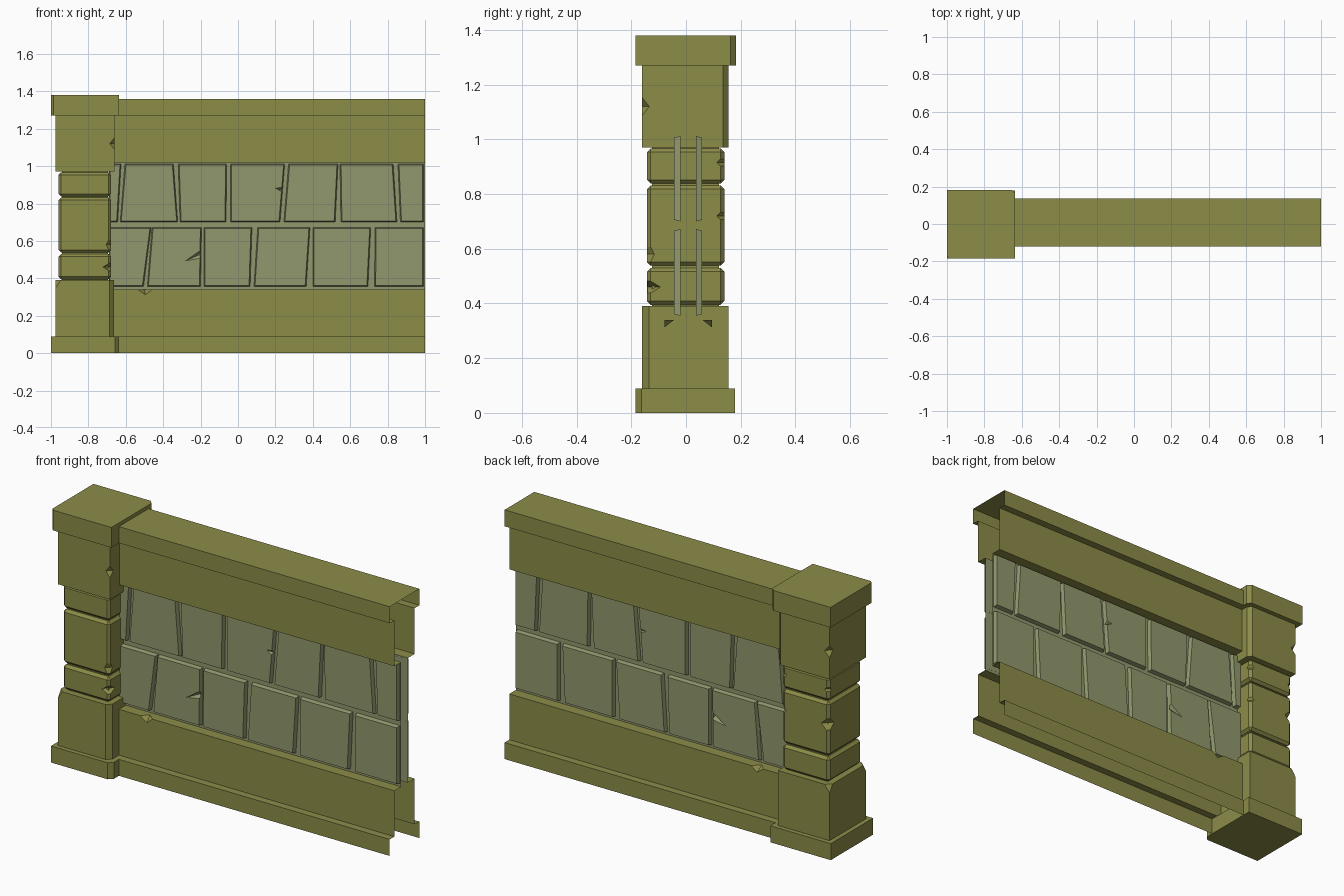
import bpy, bmesh
from mathutils import Vector

if "Cube" in bpy.data.objects:
    bpy.data.objects.remove(bpy.data.objects["Cube"])

CY = 0.008          # centre line of the wall in y
X0, X1 = -0.69, 1.0  # wall run


def material(name, rgb):
    m = bpy.data.materials.new(name)
    m.diffuse_color = (*rgb, 1)
    m.use_nodes = True
    m.node_tree.nodes["Principled BSDF"].inputs["Base Color"].default_value = m.diffuse_color
    return m


OLIVE = material("olive_stone", (0.262, 0.262, 0.066))
SAGE = material("sage_tile", (0.285, 0.318, 0.155))


def finish(name, bm, mat):
    me = bpy.data.meshes.new(name)
    bm.to_mesh(me)
    bm.free()
    me.materials.append(mat)
    ob = bpy.data.objects.new(name, me)
    bpy.context.collection.objects.link(ob)
    return ob


def hull(bm, pts):
    vs = [bm.verts.new(p) for p in pts]
    bmesh.ops.convex_hull(bm, input=vs)


def block(name, x, y, z, chamfer=None):
    """Upright block; chamfer maps a corner (sx, sy) to a cut size."""
    outline = []
    for sx in (-1, 1):
        for sy in (-1, 1):
            px, py = x[sx > 0], y[sy > 0]
            c = (chamfer or {}).get((sx, sy), 0)
            outline += [(px - sx * c, py), (px, py - sy * c)] if c else [(px, py)]
    bm = bmesh.new()
    hull(bm, [(px, py, h) for h in z for px, py in outline])
    bmesh.ops.dissolve_limit(bm, angle_limit=0.01, verts=bm.verts, edges=bm.edges)
    bmesh.ops.recalc_face_normals(bm, faces=bm.faces)
    return finish(name, bm, OLIVE)


def cut(ob, pts):
    """Knock a chip out of a part with the convex hull of the points."""
    bm = bmesh.new()
    hull(bm, pts)
    bmesh.ops.recalc_face_normals(bm, faces=bm.faces)
    c = finish(ob.name + "_cutter", bm, ob.data.materials[0])
    c.hide_render = True
    c.hide_set(True)
    m = ob.modifiers.new("chip", 'BOOLEAN')
    m.operation, m.solver, m.object = 'DIFFERENCE', 'EXACT', c


def chip(ob, loc, r=0.025, h=0.04):
    cx, cy, cz = loc
    cut(ob, [(cx + r, cy, cz), (cx - r, cy, cz), (cx, cy + r, cz),
             (cx, cy - r, cz), (cx, cy, cz + h), (cx, cy, cz - h)])


def mirror_y(ob):
    ob.location.y = CY
    m = ob.modifiers.new("mirror", 'MIRROR')
    m.use_axis = (False, True, False)
    m.use_mirror_merge = True


# --- pillar: plinth, lower block, core, three stones, upper block, cap
block("pillar_base", (-1, -0.635), (-0.185, 0.18), (0, 0.09), {(1, -1): 0.022})
lower = block("pillar_lower_block", (-0.975, -0.663), (-0.16, 0.155), (0.08, 0.39),
              {(1, -1): 0.024})
chip(lower, (-0.976, -0.161, 0.391), 0.03, 0.045)
chip(lower, (-0.976, 0.156, 0.391), 0.03, 0.045)
block("pillar_core", (-0.94, -0.695), (-0.125, 0.12), (0.38, 0.98))
stones = []
for i, (z0, z1) in enumerate(((0.395, 0.53), (0.538, 0.832), (0.838, 0.967))):
    s = block(f"pillar_stone_{i + 1}", (-0.96, -0.678), (-0.143, 0.14), (z0, z1))
    b = s.modifiers.new("bevel", 'BEVEL')
    b.width, b.segments = 0.014, 1
    stones.append(s)
chip(stones[0], (-0.675, -0.14, 0.46), 0.05, 0.03)
chip(stones[1], (-0.96, 0.14, 0.71), 0.045, 0.045)
chip(stones[1], (-0.675, 0.14, 0.72), 0.03, 0.03)
chip(stones[1], (-0.675, -0.143, 0.58), 0.03, 0.06)
chip(stones[2], (-0.675, 0.14, 0.915), 0.03, 0.03)
chip(stones[2], (-0.96, 0.14, 0.90), 0.025, 0.025)
upper = block("pillar_upper_block", (-0.975, -0.66), (-0.16, 0.155), (0.97, 1.28),
              {(1, 1): 0.02})
chip(upper, (-0.659, -0.161, 1.12), 0.028, 0.035)
chip(upper, (-0.976, 0.156, 1.12), 0.032, 0.035)
block("pillar_cap", (-1, -0.635), (-0.185, 0.182), (1.27, 1.38),
      {(1, 1): 0.02, (-1, -1): 0.014})


# --- open wall shells (front half, mirrored to the back)
def shell(name, profile):
    bm = bmesh.new()
    rows = [(bm.verts.new((X0, y, z)), bm.verts.new((X1, y, z))) for y, z in profile]
    for (a, b), (c, d) in zip(rows, rows[1:]):
        bm.faces.new((a, b, d, c))
    return bm


top = finish("top_rail", shell("top_rail", [
    (-0.029, 1.02), (-0.0875, 1.02), (-0.0875, 1.27), (-0.128, 1.27),
    (-0.128, 1.36), (0, 1.36)]), OLIVE)
mirror_y(top)

bm = shell("bottom_rail", [(-0.128, 0), (-0.128, 0.09), (-0.0875, 0.09)])
# the rail face and its ledge share a chipped edge
V = lambda x, y, z: bm.verts.new((x, y, z))
l0, r0 = V(X0, -0.0875, 0.09), V(X1, -0.0875, 0.09)
l1, r1 = V(X0, -0.0875, 0.34), V(X1, -0.0875, 0.34)
l2, r2 = V(X0, -0.029, 0.34), V(X1, -0.029, 0.34)
a, b = V(-0.535, -0.0875, 0.34), V(-0.46, -0.0875, 0.34)
q, p = V(-0.495, -0.0875, 0.312), V(-0.50, -0.052, 0.34)
for f in ((l0, r0, r1, b, q, a, l1), (l1, a, p, b, r1, r2, l2), (a, q, p), (q, b, p)):
    bm.faces.new(f)
bmesh.ops.remove_doubles(bm, verts=bm.verts, dist=0.0001)
mirror_y(finish("bottom_rail", bm, OLIVE))

# --- panel backing behind the tiles
bm = bmesh.new()
bm.faces.new([bm.verts.new(v) for v in ((X0, -0.029, 0.34), (X1, -0.029, 0.34),
                                        (X1, -0.029, 1.02), (X0, -0.029, 1.02))])
mirror_y(finish("panel_backing", bm, SAGE))

# --- slightly crooked tiles: (top left, top right, bottom left, bottom right) in x
ROWS = [
    (0.70, 1.012, [(-0.69, -0.625, -0.69, -0.643), (-0.605, -0.345, -0.63, -0.322),
                   (-0.32, -0.06, -0.31, -0.064), (-0.04, 0.25, -0.04, 0.225),
                   (0.27, 0.535, 0.245, 0.52), (0.545, 0.83, 0.55, 0.85),
                   (0.855, 0.993, 0.868, 0.993)]),
    (0.355, 0.672, [(-0.69, -0.465, -0.69, -0.505), (-0.46, -0.195, -0.485, -0.2),
                    (-0.183, 0.075, -0.183, 0.065), (0.105, 0.385, 0.085, 0.365),
                    (0.40, 0.71, 0.40, 0.695), (0.732, 0.993, 0.73, 0.993)]),
]
E = 0.006  # sloped tile edge
bm = bmesh.new()
for z0, z1, tiles in ROWS:
    for tl, tr, bl, br in tiles:
        ring = [[bm.verts.new(v) for v in (
            (bl + e, y, z0 + e), (br - e, y, z0 + e),
            (tr - e, y, z1 - e), (tl + e, y, z1 - e))] for e, y in ((0, -0.028), (E, -0.051))]
        bm.faces.new(ring[0][::-1])
        bm.faces.new(ring[1])
        for i in range(4):
            j = (i + 1) % 4
            bm.faces.new((ring[0][i], ring[0][j], ring[1][j], ring[1][i]))
bmesh.ops.recalc_face_normals(bm, faces=bm.faces)
panel = finish("panel_tiles", bm, SAGE)
# chipped tile edge and a long crack
cut(panel, [(0.19, CY - 0.056, 0.885), (0.26, CY - 0.056, 0.895),
            (0.26, CY - 0.056, 0.845), (0.24, CY - 0.033, 0.87)])
cut(panel, [(-0.30, CY - 0.056, 0.485), (-0.185, CY - 0.056, 0.565),
            (-0.185, CY - 0.056, 0.505), (-0.21, CY - 0.033, 0.525)])
mirror_y(panel)
